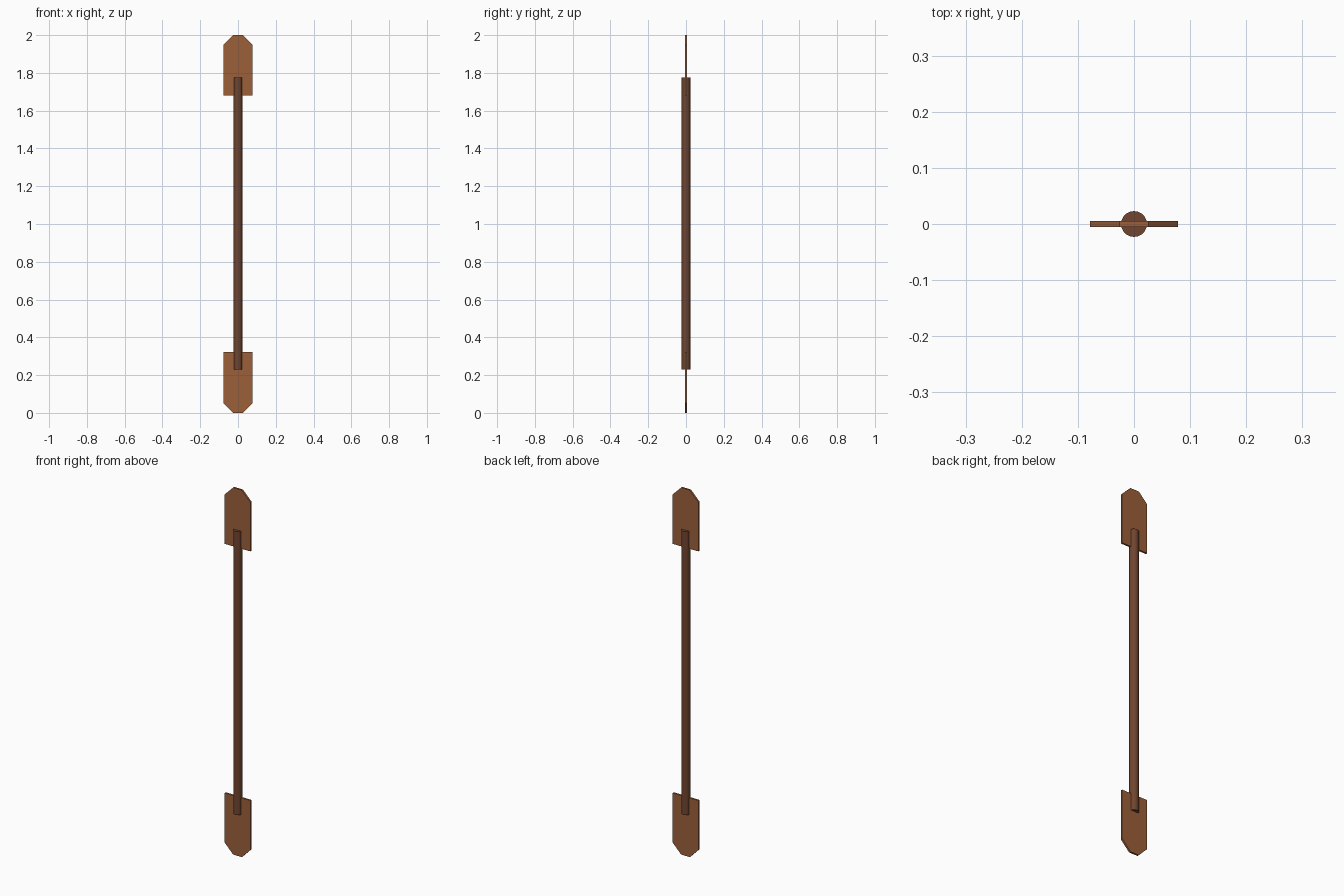
import bpy, bmesh, math

if "Cube" in bpy.data.objects:
    bpy.data.objects.remove(bpy.data.objects["Cube"])


def material(name, rgb):
    m = bpy.data.materials.new(name)
    m.diffuse_color = (*rgb, 1.0)
    m.use_nodes = True
    m.node_tree.nodes["Principled BSDF"].inputs["Base Color"].default_value = m.diffuse_color
    return m


blade_wood = material("light brown wood", (0.33, 0.115, 0.042))
shaft_wood = material("dark brown wood", (0.16, 0.06, 0.029))


def blade(name, inner_z, shoulder_z, tip_z):
    """Thin flat plate with a chamfered tip, extruded along y."""
    w, tip_w, t = 0.078, 0.026, 0.005
    outline = [(-w, inner_z), (w, inner_z), (w, shoulder_z),
               (tip_w, tip_z), (-tip_w, tip_z), (-w, shoulder_z)]
    bm = bmesh.new()
    face = bm.faces.new([bm.verts.new((x, -t, z)) for x, z in outline])
    new = bmesh.ops.extrude_face_region(bm, geom=[face])["geom"]
    bmesh.ops.translate(bm, vec=(0, 2 * t, 0),
                        verts=[v for v in new if isinstance(v, bmesh.types.BMVert)])
    bmesh.ops.recalc_face_normals(bm, faces=bm.faces)
    mesh = bpy.data.meshes.new(name)
    bm.to_mesh(mesh)
    bm.free()
    mesh.materials.append(blade_wood)
    obj = bpy.data.objects.new(name, mesh)
    bpy.context.collection.objects.link(obj)


# Paddle blades at both ends
blade("upper_blade", 1.68, 1.948, 2.0)
blade("lower_blade", 0.322, 0.053, 0.0)

# Round shaft overlapping both blades
bottom, top = 0.23, 1.775
bpy.ops.mesh.primitive_cylinder_add(vertices=20, radius=0.023, depth=top - bottom,
                                    location=(0, 0, (bottom + top) / 2))
shaft = bpy.context.object
shaft.name = "shaft"
shaft.data.materials.append(shaft_wood)
bpy.ops.object.shade_smooth_by_angle(angle=math.radians(35))
